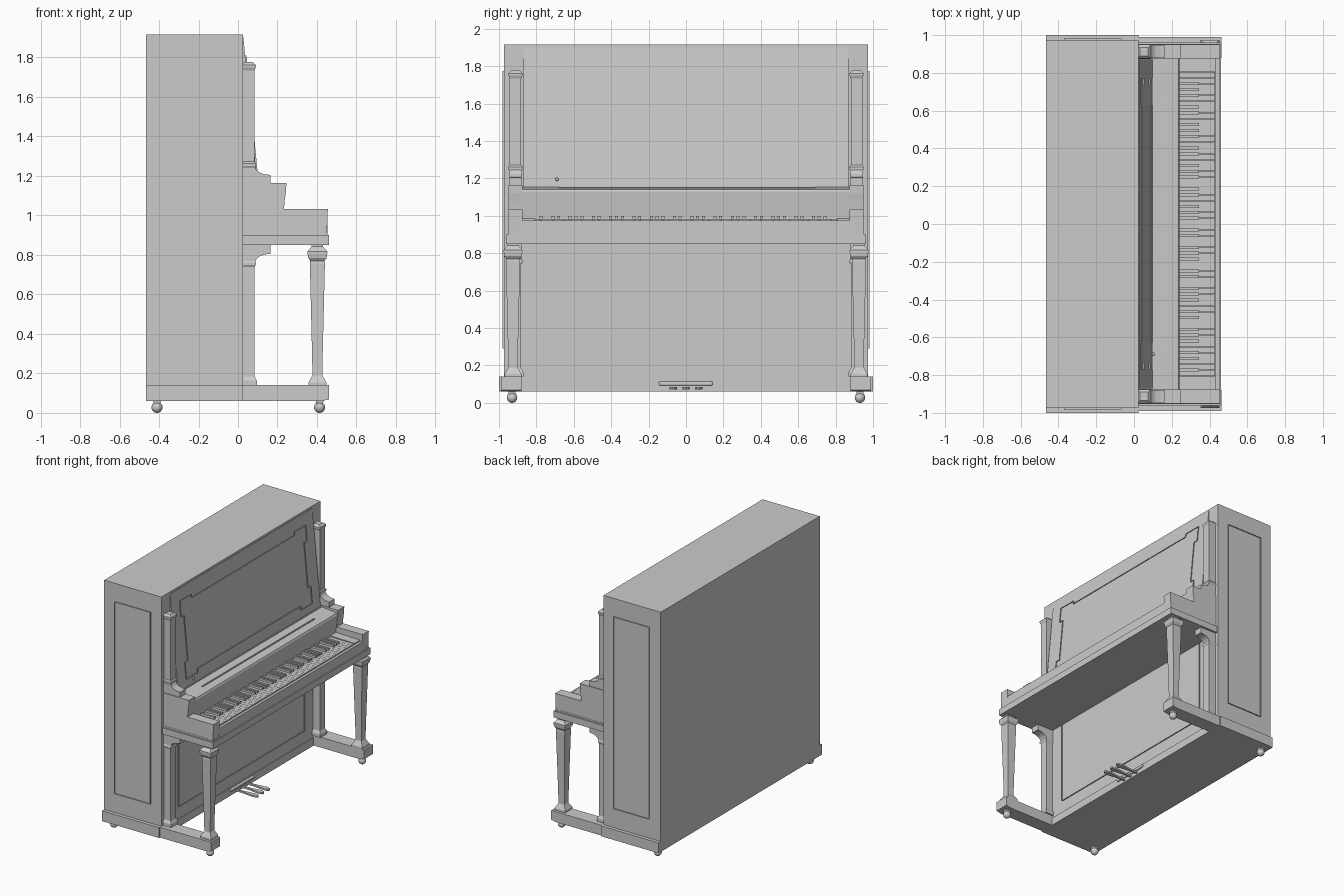
import bpy, bmesh
from math import pi
from mathutils import Vector, Matrix

if "Cube" in bpy.data.objects:
    bpy.data.objects.remove(bpy.data.objects["Cube"])


def finish(name, bm, smooth=False):
    bmesh.ops.recalc_face_normals(bm, faces=bm.faces)
    me = bpy.data.meshes.new(name)
    bm.to_mesh(me)
    bm.free()
    ob = bpy.data.objects.new(name, me)
    bpy.context.collection.objects.link(ob)
    if smooth:
        for p in me.polygons:
            p.use_smooth = True
    return ob


def add_box(bm, x0, x1, y0, y1, z0, z1):
    m = (Matrix.Translation(((x0 + x1) / 2, (y0 + y1) / 2, (z0 + z1) / 2))
         @ Matrix.Diagonal((x1 - x0, y1 - y0, z1 - z0, 1)))
    bmesh.ops.create_cube(bm, size=1, matrix=m)


def box(name, *dims):
    bm = bmesh.new()
    add_box(bm, *dims)
    return finish(name, bm)


def prism(name, pts, vec):
    """Polygon through 3D points, extruded along vec."""
    bm = bmesh.new()
    f = bm.faces.new([bm.verts.new(p) for p in pts])
    ext = bmesh.ops.extrude_face_region(bm, geom=[f], use_keep_orig=True)
    bmesh.ops.translate(bm, vec=vec, verts=[v for v in ext['geom'] if isinstance(v, bmesh.types.BMVert)])
    return finish(name, bm)


def side_prism(name, xz, y0, y1):
    return prism(name, [(x, y0, z) for x, z in xz], (0, y1 - y0, 0))


def square_turning(name, cx, cy, rings):
    """Square post lofted through (z, half width) rings."""
    bm = bmesh.new()
    loops = [[bm.verts.new((cx + a * h, cy + b * h, z))
              for a, b in ((-1, -1), (1, -1), (1, 1), (-1, 1))] for z, h in rings]
    for lo, hi in zip(loops, loops[1:]):
        for i in range(4):
            bm.faces.new((lo[i], lo[(i + 1) % 4], hi[(i + 1) % 4], hi[i]))
    bm.faces.new(loops[0][::-1])
    bm.faces.new(loops[-1])
    return finish(name, bm)


def moulding(name, pts, width, vec):
    """Thin raised frame following a closed outline."""
    bm = bmesh.new()
    f = bm.faces.new([bm.verts.new(p) for p in pts])
    bmesh.ops.inset_individual(bm, faces=[f], thickness=width)
    bmesh.ops.delete(bm, geom=[f], context='FACES')
    ext = bmesh.ops.extrude_face_region(bm, geom=bm.faces[:], use_keep_orig=True)
    bmesh.ops.translate(bm, vec=vec, verts=[v for v in ext['geom'] if isinstance(v, bmesh.types.BMVert)])
    return finish(name, bm)


def ball(name, c, r):
    bm = bmesh.new()
    bmesh.ops.create_uvsphere(bm, u_segments=20, v_segments=12, radius=r,
                              matrix=Matrix.Translation(c))
    return finish(name, bm, True)


# Case and plinth
box("case", -0.465, 0.025, -0.973, 0.973, 0.14, 1.915)
box("plinth", -0.465, 0.025, -1, 1, 0.06, 0.14)
box("bottom_rail", 0.02, 0.032, -0.88, 0.88, 0.06, 0.12)

# Slanted upper front panel with a notched moulding
def slant(z):
    return 0.028 + (1.895 - z) * 0.095

side_prism("upper_panel", [(0, 1.15), (slant(1.15), 1.15), (slant(1.9), 1.9), (0, 1.9)], -0.87, 0.87)
half = [(0.63, 1.785), (0.63, 1.81), (0.77, 1.81), (0.77, 1.69), (0.735, 1.69),
        (0.735, 1.35), (0.77, 1.35), (0.77, 1.22), (0.63, 1.22), (0.63, 1.25)]
outline = half + [(-y, z) for y, z in reversed(half)]
moulding("upper_panel_moulding", [(slant(z) - 0.001, y, z) for y, z in outline], 0.015, (0.008, 0, 0))
box("panel_foot_strip", 0.09, 0.105, -0.87, 0.87, 1.15, 1.16)
ball("panel_knob", (0.102, -0.69, 1.195), 0.009)

# Lower front panel moulding
moulding("lower_panel_moulding",
         [(0.024, y, z) for y, z in ((-0.77, 0.215), (0.77, 0.215), (0.77, 0.87), (-0.77, 0.87))],
         0.016, (0.009, 0, 0))

# Keybed, key slip and fallboard
box("keybed", 0.02, 0.46, -0.962, 0.962, 0.85, 0.9)
box("keybed_bead", 0.02, 0.452, -0.952, 0.952, 0.895, 0.912)
box("key_slip", 0.432, 0.452, -0.88, 0.88, 0.905, 0.975)
side_prism("fallboard", [(0.02, 0.905), (0.02, 1.155), (0.1, 1.155), (0.235, 1.142), (0.241, 1.13),
                         (0.226, 1.0), (0.226, 0.905)], -0.88, 0.88)
box("music_ledge", 0.165, 0.175, -0.68, 0.69, 1.14, 1.154)

# White and black keys, low notes at -y
bm_w, bm_b = bmesh.new(), bmesh.new()
pitch = 1.61 / 52
for i in range(52):
    y = -0.805 + i * pitch
    add_box(bm_w, 0.22, 0.43, y + 0.0008, y + pitch - 0.0008, 0.905, 0.982)
    if i % 7 in (0, 2, 3, 5, 6) and i < 51:      # A C D F G carry a sharp above them
        e = y + pitch
        add_box(bm_b, 0.22, 0.345, e - 0.008, e + 0.008, 0.95, 0.998)
finish("white_keys", bm_w)
finish("black_keys", bm_b)

# Parts repeated on both ends
scroll = [(0.02, 1.16), (0.165, 1.16), (0.165, 1.205), (0.14, 1.207), (0.115, 1.214),
          (0.098, 1.225), (0.088, 1.24), (0.086, 1.255), (0.02, 1.255)]
for s, tag in ((-1, "left"), (1, "right")):
    n = lambda part: tag + "_" + part
    side_prism(n("key_cheek"), [(0.02, 0.9), (0.02, 1.165), (0.245, 1.165), (0.243, 1.12), (0.237, 1.08),
                                (0.233, 1.033), (0.455, 1.033), (0.45, 0.9)], s * 0.875, s * 0.95)
    side_prism(n("key_block"), [(0.22, 0.905), (0.22, 0.99), (0.432, 0.985), (0.432, 0.905)],
               s * 0.808, s * 0.88)
    # Upper pilaster on a scroll foot
    side_prism(n("scroll_foot"), scroll, s * 0.88, s * 0.945)
    square_turning(n("upper_column"), 0.053, s * 0.912,
                   [(1.24, 0.033), (1.25, 0.038), (1.262, 0.038), (1.272, 0.031), (1.735, 0.031),
                    (1.75, 0.037), (1.762, 0.037), (1.777, 0.022)])
    # Lower pilaster under a scroll bracket
    side_prism(n("scroll_bracket"), [(x, 2.01 - z) for x, z in scroll], s * 0.88, s * 0.945)
    square_turning(n("lower_column"), 0.053, s * 0.912,
                   [(0.14, 0.042), (0.165, 0.042), (0.185, 0.031), (0.74, 0.031),
                    (0.75, 0.037), (0.762, 0.037), (0.772, 0.031)])
    # Tapered leg on a toe block
    square_turning(n("front_leg"), 0.402, s * 0.925,
                   [(0.14, 0.045), (0.155, 0.045), (0.19, 0.025), (0.3, 0.027), (0.755, 0.038),
                    (0.77, 0.036), (0.785, 0.047), (0.808, 0.05), (0.818, 0.05), (0.842, 0.029),
                    (0.852, 0.029)])
    side_prism(n("toe_block"), [(0.02, 0.06), (0.42, 0.06), (0.462, 0.068), (0.462, 0.14), (0.02, 0.14)],
               s * 0.88, s * 0.99)
    # Raised frame on the case side
    moulding(n("side_moulding"), [(x, s * 0.972, z) for x, z in
                                  ((-0.37, 0.29), (-0.065, 0.29), (-0.065, 1.775), (-0.37, 1.775))],
             0.018, (0, s * 0.009, 0))
    # Casters
    for x, end in ((-0.41, "back"), (0.413, "front")):
        ball(n(end + "_caster"), (x, s * 0.93, 0.028), 0.028)
        square_turning(n(end + "_caster_stem"), x, s * 0.93, [(0.045, 0.017), (0.062, 0.02)])

# Pedals and the rounded plate above them
plate = box("pedal_plate", 0.02, 0.045, -0.145, 0.142, 0.092, 0.115)
bev = plate.modifiers.new("round", 'BEVEL')
bev.width, bev.segments = 0.008, 3
arm = [(0.02, 0.008), (0.1, 0.008), (0.15, 0.015), (0.19, 0.019), (0.215, 0.013), (0.222, 0.004)]
for i, y in enumerate((-0.068, 0, 0.068)):
    pts = [(x, y + w, 0.072) for x, w in arm] + [(x, y - w, 0.072) for x, w in reversed(arm)]
    prism("pedal_%d" % (i + 1), pts, (0, 0, 0.013))
